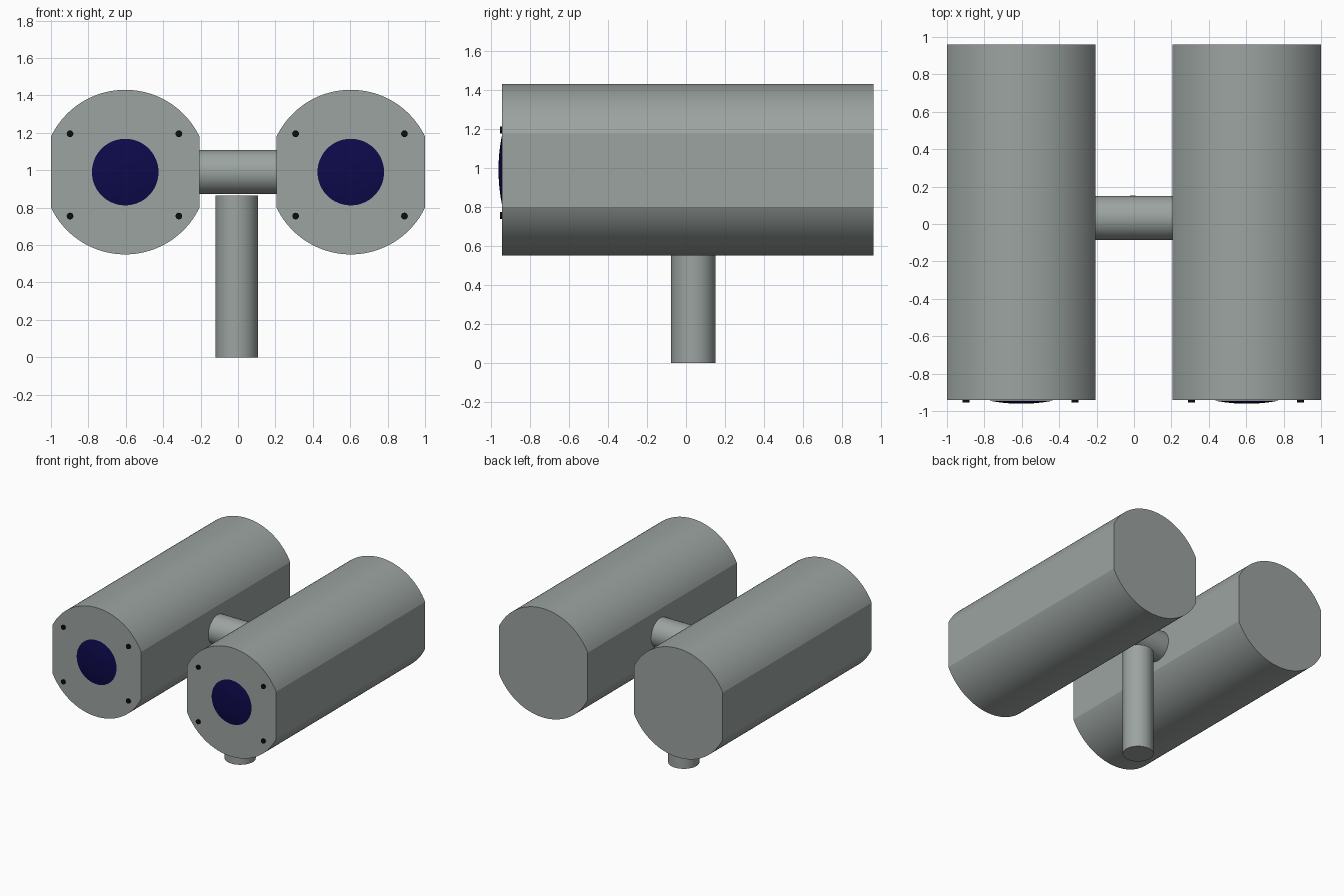
import bpy, bmesh, math
from mathutils import Vector, Matrix

if "Cube" in bpy.data.objects:
    bpy.data.objects.remove(bpy.data.objects["Cube"])


def material(name, color):
    m = bpy.data.materials.new(name)
    m.diffuse_color = (*color, 1)
    m.use_nodes = True
    m.node_tree.nodes["Principled BSDF"].inputs["Base Color"].default_value = m.diffuse_color
    return m


GREY = material("painted grey metal", (0.33, 0.37, 0.355))
NAVY = material("dark blue glass", (0.004, 0.003, 0.07))
BLACK = material("black screws", (0.004, 0.004, 0.004))


def finish(name, bm, mat):
    bmesh.ops.recalc_face_normals(bm, faces=bm.faces)
    me = bpy.data.meshes.new(name)
    bm.to_mesh(me)
    bm.free()
    me.materials.append(mat)
    ob = bpy.data.objects.new(name, me)
    bpy.context.collection.objects.link(ob)
    bpy.context.view_layer.objects.active = ob
    ob.select_set(True)
    bpy.ops.object.shade_smooth_by_angle(angle=math.radians(20))
    ob.select_set(False)
    return ob


def rod(name, start, end, radius, mat, segments=48):
    """Capped cylinder between two points."""
    a, b = Vector(start), Vector(end)
    rot = (b - a).to_track_quat('Z', 'Y').to_matrix().to_4x4()
    bm = bmesh.new()
    bmesh.ops.create_cone(bm, cap_ends=True, segments=segments, radius1=radius,
                          radius2=radius, depth=(b - a).length,
                          matrix=Matrix.Translation((a + b) / 2) @ rot)
    return finish(name, bm, mat)


def housing(name, cx):
    """Round tube with flattened left and right sides."""
    r, half, n = 0.44, 0.397, 48
    t = math.acos(half / r)
    angles = [t + (math.pi - 2 * t) * i / n for i in range(n + 1)]
    angles += [a + math.pi for a in angles]
    bm = bmesh.new()
    ring = [bm.verts.new((cx + r * math.cos(a), FRONT, CZ + r * math.sin(a))) for a in angles]
    face = bm.faces.new(ring)
    new = bmesh.ops.extrude_face_region(bm, geom=[face], use_keep_orig=True)["geom"]
    bmesh.ops.translate(bm, vec=(0, BACK - FRONT, 0),
                        verts=[v for v in new if isinstance(v, bmesh.types.BMVert)])
    return finish(name, bm, GREY)


def lens(name, cx, r=0.178, h=0.018, rings=6, n=64):
    """Shallow spherical dome on the front face."""
    R = (r * r + h * h) / (2 * h)
    bm = bmesh.new()
    tip = bm.verts.new((cx, FRONT - h, CZ))
    prev = None
    for i in range(1, rings + 1):
        q = r * i / rings
        y = FRONT - h + R - math.sqrt(R * R - q * q) - 0.001
        ring = [bm.verts.new((cx + q * math.cos(2 * math.pi * k / n), y,
                              CZ + q * math.sin(2 * math.pi * k / n))) for k in range(n)]
        for k in range(n):
            j = (k + 1) % n
            if prev:
                bm.faces.new((prev[k], prev[j], ring[j], ring[k]))
            else:
                bm.faces.new((tip, ring[j], ring[k]))
        prev = ring
    return finish(name, bm, NAVY)


FRONT, BACK, CZ = -0.942, 0.96, 0.99

# Two lamp housings, each with a lens and four screws
for side, cx in (("left", -0.603), ("right", 0.603)):
    housing(side + "_housing", cx)
    lens(side + "_lens", cx)
    for sx in (-0.291, 0.291):
        for z in (0.755, 1.195):
            x = cx - 0.004 + sx
            rod(side + "_screw", (x, FRONT + 0.01, z), (x, FRONT - 0.012, z), 0.018, BLACK, 16)

# Crossbar between the housings and the post below it
rod("crossbar", (-0.206, 0.033, CZ), (0.206, 0.033, CZ), 0.118, GREY)
rod("post", (-0.007, 0.038, 0), (-0.007, 0.038, 0.866), 0.114, GREY)
